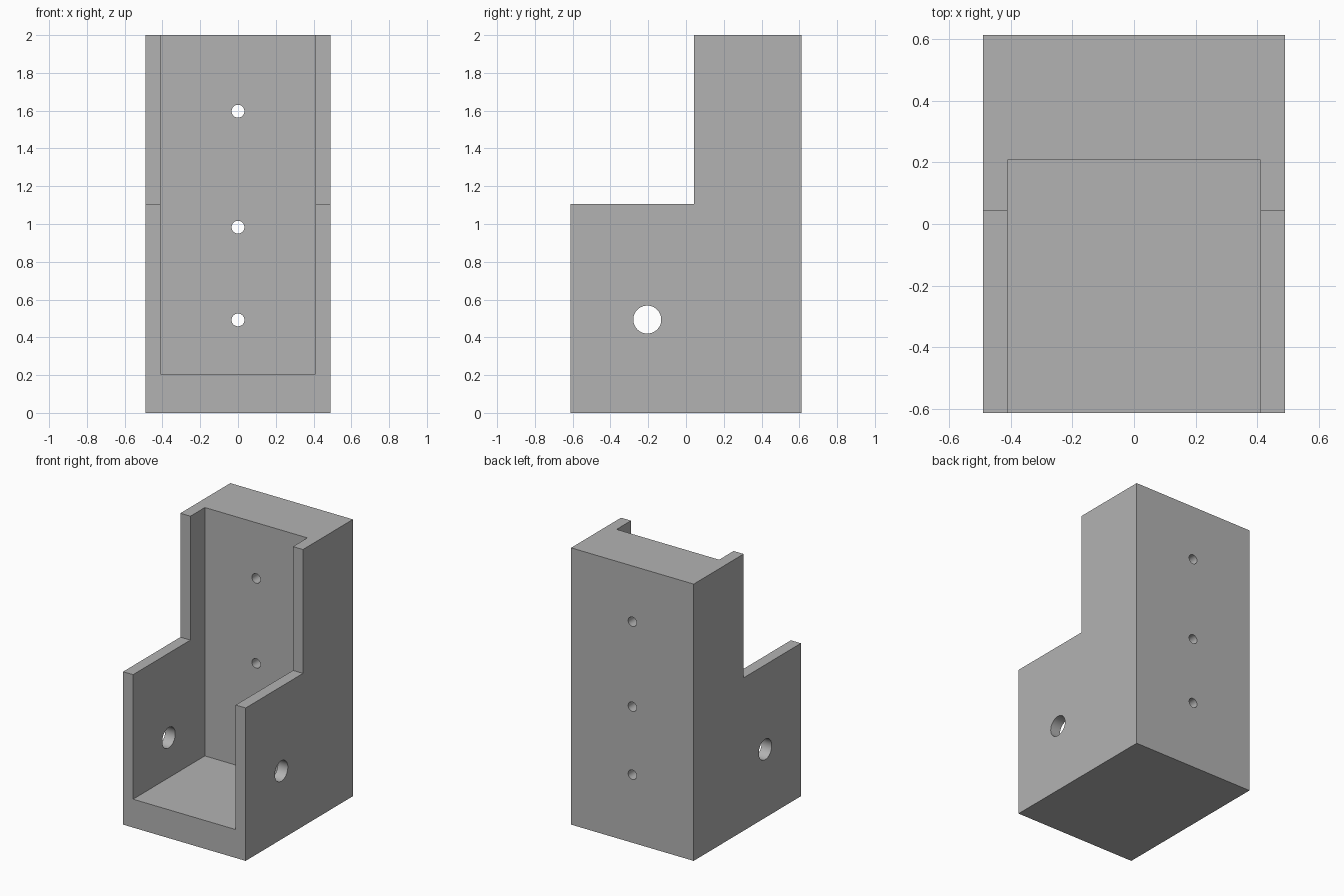
import bpy
import bmesh
import math
from mathutils import Matrix

cube = bpy.data.objects.get("Cube")
if cube:
    bpy.data.objects.remove(cube, do_unlink=True)

HALF_W, HALF_D, HEIGHT = 0.49, 0.612, 2.0
INNER_W, FLOOR, BACK = 0.41, 0.205, 0.207
STEP_Y, STEP_Z = 0.042, 1.105

grey = bpy.data.materials.new("plain_grey")
grey.use_nodes = True
colour = (0.45, 0.45, 0.45, 1)
grey.diffuse_color = colour
grey.node_tree.nodes["Principled BSDF"].inputs["Base Color"].default_value = colour


def add_object(name, bm):
    bmesh.ops.recalc_face_normals(bm, faces=bm.faces)
    mesh = bpy.data.meshes.new(name)
    bm.to_mesh(mesh)
    bm.free()
    mesh.materials.append(grey)
    obj = bpy.data.objects.new(name, mesh)
    bpy.context.collection.objects.link(obj)
    return obj


def side_extrusion(name, profile, half_width):
    """Extrude a (y, z) profile symmetrically across x."""
    bm = bmesh.new()
    face = bm.faces.new([bm.verts.new((-half_width, y, z)) for y, z in profile])
    new = bmesh.ops.extrude_face_region(bm, geom=[face])["geom"]
    verts = [v for v in new if isinstance(v, bmesh.types.BMVert)]
    bmesh.ops.translate(bm, verts=verts, vec=(2 * half_width, 0, 0))
    return add_object(name, bm)


def drill(name, axis, radius, centre, length):
    """Cylindrical cutter along the x or y axis."""
    bm = bmesh.new()
    bmesh.ops.create_cone(bm, cap_ends=True, segments=48, radius1=radius,
                          radius2=radius, depth=length)
    turn = Matrix.Rotation(math.pi / 2, 4, "Y" if axis == "x" else "X")
    bmesh.ops.transform(bm, matrix=Matrix.Translation(centre) @ turn, verts=bm.verts)
    return add_object(name, bm)


# Stepped outer block
body = side_extrusion("bracket_body", [
    (-HALF_D, 0), (HALF_D, 0), (HALF_D, HEIGHT),
    (STEP_Y, HEIGHT), (STEP_Y, STEP_Z), (-HALF_D, STEP_Z)], HALF_W)

# Channel open at the front and top
cutters = [side_extrusion("channel_cutter", [
    (-1, FLOOR), (BACK, FLOOR), (BACK, HEIGHT + 0.5), (-1, HEIGHT + 0.5)], INNER_W)]

# Screw holes through the back and one pin hole across both cheeks
for i, z in enumerate((0.492, 0.983, 1.597)):
    cutters.append(drill(f"screw_hole_cutter_{i + 1}", "y", 0.034, (0, 0.4, z), 1))
cutters.append(drill("pin_hole_cutter", "x", 0.074, (0, -0.205, 0.494), 2))

for cutter in cutters:
    mod = body.modifiers.new(cutter.name, "BOOLEAN")
    mod.operation = "DIFFERENCE"
    mod.solver = "EXACT"
    mod.object = cutter

# Bake the cuts, then drop the cutters
bpy.context.view_layer.objects.active = body
body.select_set(True)
for mod in list(body.modifiers):
    bpy.ops.object.modifier_apply(modifier=mod.name)
for cutter in cutters:
    bpy.data.objects.remove(cutter, do_unlink=True)

bpy.ops.object.select_all(action="DESELECT")
body.select_set(True)
bpy.ops.object.shade_smooth_by_angle(angle=math.radians(30))
